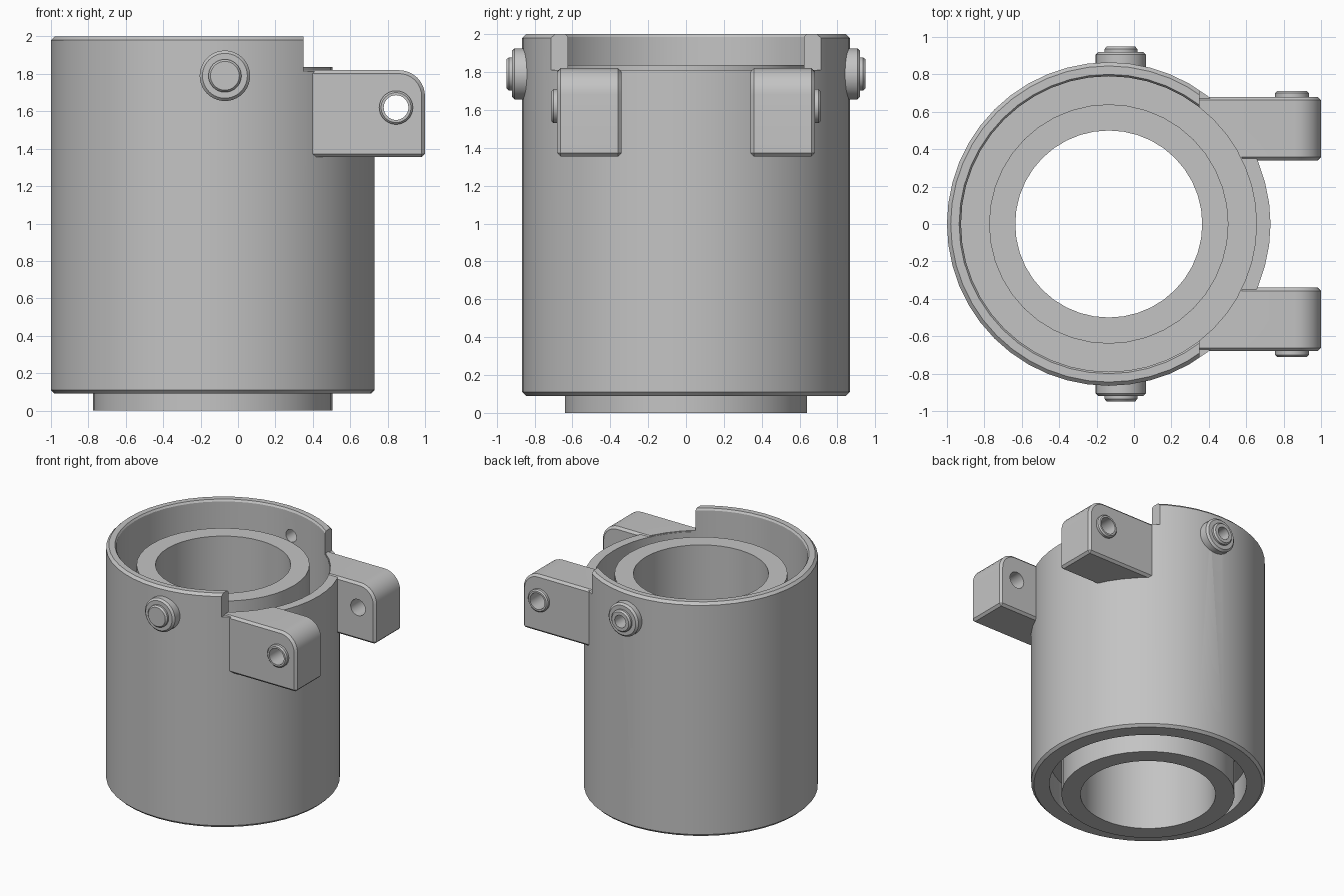
import bpy, bmesh, math
from mathutils import Matrix, Vector

if "Cube" in bpy.data.objects:
    bpy.data.objects.remove(bpy.data.objects["Cube"])

AXIS_X = -0.135   # centre line of the housing
PIN_X, PIN_Z = -0.07, 1.79
EYE_X, EYE_Z = 0.845, 1.62

grey = bpy.data.materials.new("plain_grey")
grey.use_nodes = True
grey.diffuse_color = (0.55, 0.55, 0.55, 1)
grey.node_tree.nodes["Principled BSDF"].inputs["Base Color"].default_value = (0.55, 0.55, 0.55, 1)


def finish(name, bm):
    bmesh.ops.remove_doubles(bm, verts=bm.verts, dist=1e-5)
    bmesh.ops.recalc_face_normals(bm, faces=bm.faces)
    mesh = bpy.data.meshes.new(name)
    bm.to_mesh(mesh)
    bm.free()
    mesh.materials.append(grey)
    obj = bpy.data.objects.new(name, mesh)
    bpy.context.collection.objects.link(obj)
    return obj


def lathe(name, profile, centre, side=0, segments=40):
    """Spin a closed (radius, height) profile; side -1/+1 points it to -y/+y."""
    bm = bmesh.new()
    place = Matrix.Translation(centre) @ Matrix.Rotation(-side * math.pi / 2, 4, "X")
    rings = []
    for i in range(segments):
        a = 2 * math.pi * i / segments
        rings.append([bm.verts.new(place @ Vector((r * math.cos(a), r * math.sin(a), z)))
                      for r, z in profile])
    n = len(profile)
    for i, ring in enumerate(rings):
        after = rings[(i + 1) % segments]
        for j in range(n):
            k = (j + 1) % n
            if profile[j][0] or profile[k][0]:
                bm.faces.new((ring[j], after[j], after[k], ring[k]))
    return finish(name, bm)


def rod(name, radius, start, end, centre, side=0):
    return lathe(name, [(0, start), (radius, start), (radius, end), (0, end)], centre, side)


def prism(name, outline, y0, y1):
    """Extrude an (x, z) outline along y."""
    bm = bmesh.new()
    face = bm.faces.new([bm.verts.new((x, y0, z)) for x, z in outline])
    grown = bmesh.ops.extrude_face_region(bm, geom=[face])["geom"]
    bmesh.ops.translate(bm, vec=(0, y1 - y0, 0),
                        verts=[v for v in grown if isinstance(v, bmesh.types.BMVert)])
    return finish(name, bm)


def activate(obj):
    bpy.ops.object.select_all(action="DESELECT")
    obj.select_set(True)
    bpy.context.view_layer.objects.active = obj


def apply_all(obj):
    activate(obj)
    for mod in list(obj.modifiers):
        bpy.ops.object.modifier_apply(modifier=mod.name)


def cut(obj, *cutters):
    for cutter in cutters:
        cutter.hide_render = True
        mod = obj.modifiers.new("cut", "BOOLEAN")
        mod.operation = "DIFFERENCE"
        mod.solver = "EXACT"
        mod.object = cutter
    apply_all(obj)
    for cutter in cutters:
        bpy.data.objects.remove(cutter)


parts = []
base = (AXIS_X, 0, 0)

# Outer housing with a web that carries the inner sleeve
housing = lathe("outer_housing", [
    (0.845, 0.09), (0.865, 0.11), (0.865, 1.98), (0.845, 2.0), (0.80, 2.0),
    (0.79, 1.985), (0.79, 0.4), (0.63, 0.4), (0.63, 0.3), (0.73, 0.3), (0.73, 0.09)],
    base, segments=48)

# Lowered rim between the lugs, and the pin hole at the back
cut(housing,
    prism("rim_cutter", [(0.35, 1.812), (1.2, 1.812), (1.2, 2.2), (0.35, 2.2)], -1, 1),
    rod("pin_hole_cutter", 0.05, 0.5, 1.1, (PIN_X, 0, PIN_Z), 1))
parts.append(housing)

# Inner sleeve
parts.append(lathe("inner_sleeve", [(0.5, 0), (0.64, 0), (0.64, 1.838), (0.5, 1.838)], base))

# Side pins: closed at the front, hollow at the back
for side, label, bore in ((-1, "front", 0), (1, "back", 0.05)):
    parts.append(lathe(label + "_side_pin", [
        (bore, 0.81), (0.135, 0.81), (0.135, 0.905), (0.12, 0.92), (0.088, 0.92),
        (0.088, 0.935), (0.077, 0.948), (bore, 0.948)], (PIN_X, 0, PIN_Z), side))

# Hinge lugs with one rounded corner, each with an eye and a raised collar
R = 0.14
outline = [(0.2, 1.82), (0.2, 1.355), (1.0, 1.355)]
outline += [(1 - R + R * math.cos(t * math.pi / 16), 1.82 - R + R * math.sin(t * math.pi / 16))
            for t in range(9)]
for side, label in ((-1, "front"), (1, "back")):
    lug = prism(label + "_hinge_lug", outline, side * 0.34, side * 0.68)
    bevel = lug.modifiers.new("edge", "BEVEL")
    bevel.width = 0.018
    bevel.segments = 1
    bevel.limit_method = "ANGLE"
    bevel.angle_limit = math.radians(40)
    cut(lug,
        rod("bore_cutter", 0.795, 1, 2.2, base),
        rod("eye_cutter", 0.066, 0.2, 0.9, (EYE_X, 0, EYE_Z), side))
    parts.append(lug)
    parts.append(lathe(label + "_eye_collar", [
        (0.066, 0.67), (0.09, 0.67), (0.09, 0.70), (0.08, 0.71), (0.066, 0.71)],
        (EYE_X, 0, EYE_Z), side))

for part in parts:
    activate(part)
    bpy.ops.object.shade_smooth_by_angle(angle=math.radians(30))
